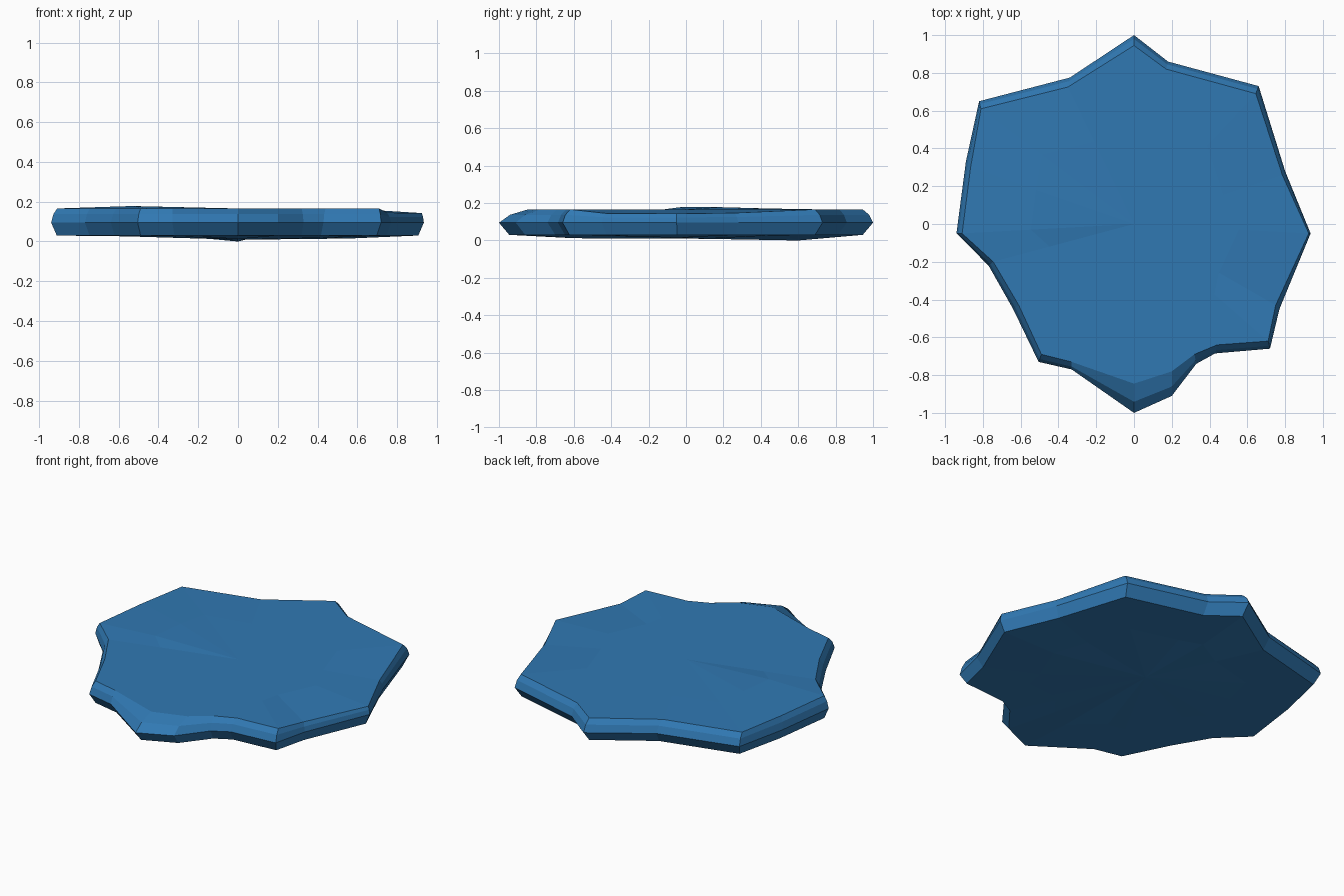
import bpy, bmesh

if "Cube" in bpy.data.objects:
    bpy.data.objects.remove(bpy.data.objects["Cube"])

# Outline of the slab seen from above: outer edge x, y, then top rim x, y
OUTLINE = [
    (0, 1, 0, .945), (-.34, .775, -.35, .725), (-.82, .65, -.81, .61),
    (-.89, .33, -.865, .30), (-.94, -.05, -.91, -.05), (-.77, -.22, -.745, -.20),
    (-.64, -.45, -.61, -.43), (-.505, -.73, -.49, -.69), (-.33, -.77, -.33, -.73),
    (0, -1, 0, -.845), (.20, -.91, .20, -.78), (.33, -.74, .32, -.69),
    (.43, -.685, .44, -.64), (.72, -.66, .71, -.62), (.77, -.45, .75, -.43),
    (.935, -.05, .925, -.05), (.80, .28, .785, .26), (.66, .73, .645, .69),
    (.18, .86, .17, .82)]
N = len(OUTLINE)
TOP_Z = {14: .145, 15: .143, 16: .147}             # right edge sits a little lower
TOP_BUMPS = {3: .178, 4: .178, 2: .172}            # gentle swell on the left
BOTTOM_BUMPS = {0: .0, 9: .012, 15: .015, 14: .02}  # uneven underside

bm = bmesh.new()


def ring(fn):
    return [bm.verts.new(fn(i, *p)) for i, p in enumerate(OUTLINE)]


def top_z(i):
    return TOP_Z.get(i, .166)


def shoulder(i, x, y, rx, ry):
    t = .38
    return (x + (rx - x) * t, y + (ry - y) * t, .09 + (top_z(i) - .09) * .62)


rings = [
    ring(lambda i, x, y, rx, ry: (x * .6, y * .6, BOTTOM_BUMPS.get(i, .026))),
    ring(lambda i, x, y, rx, ry: (x * .97, y * .945, .03)),
    ring(lambda i, x, y, rx, ry: (x, y, .095)),
    ring(shoulder),
    ring(lambda i, x, y, rx, ry: (rx, ry, top_z(i))),
    ring(lambda i, x, y, rx, ry: (rx * .6, ry * .6, TOP_BUMPS.get(i, .166))),
]

# Skin between the rings, then close top and bottom with fans
for a, b in zip(rings, rings[1:]):
    for i in range(N):
        j = (i + 1) % N
        bm.faces.new((a[i], a[j], b[j], b[i]))
for loop, co in ((rings[0], (0, .1, .009)), (rings[-1], (0, 0, .166))):
    c = bm.verts.new(co)
    for i in range(N):
        bm.faces.new((loop[i], loop[(i + 1) % N], c))
bmesh.ops.recalc_face_normals(bm, faces=bm.faces)

mesh = bpy.data.meshes.new("stone_slab")
bm.to_mesh(mesh)
bm.free()
slab = bpy.data.objects.new("stone_slab", mesh)
bpy.context.collection.objects.link(slab)

# Blue finish, flat faces
blue = bpy.data.materials.new("blue")
blue.diffuse_color = (.03, .19, .45, 1)
blue.use_nodes = True
blue.node_tree.nodes["Principled BSDF"].inputs["Base Color"].default_value = blue.diffuse_color
mesh.materials.append(blue)
